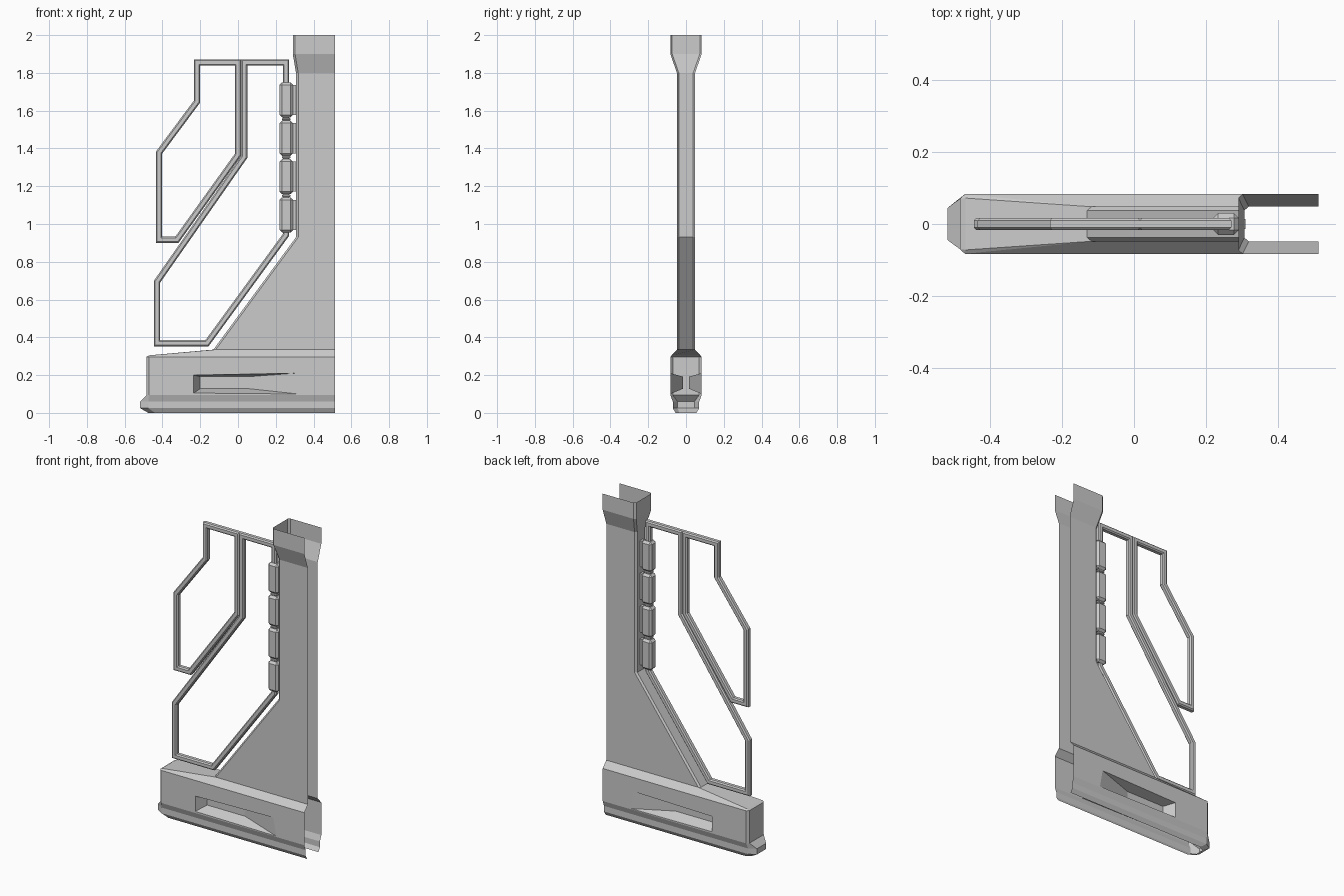
import bpy, bmesh
from mathutils import Vector

cube = bpy.data.objects.get("Cube")
if cube:
    bpy.data.objects.remove(cube, do_unlink=True)

grey = bpy.data.materials.new("plain_grey")
grey.use_nodes = True
tone = (0.6, 0.6, 0.6, 1)
grey.diffuse_color = tone
grey.node_tree.nodes["Principled BSDF"].inputs["Base Color"].default_value = tone

END = 0.513  # open side of the shell


def finish(bm, name):
    bmesh.ops.remove_doubles(bm, verts=bm.verts[:], dist=0.0005)
    bmesh.ops.recalc_face_normals(bm, faces=bm.faces[:])
    mesh = bpy.data.meshes.new(name)
    bm.to_mesh(mesh)
    bm.free()
    mesh.materials.append(grey)
    obj = bpy.data.objects.new(name, mesh)
    bpy.context.collection.objects.link(obj)
    return obj


def face(bm, points):
    return bm.faces.new([bm.verts.new(p) for p in points])


def u_ring(z, x_side, x_tip, w, w_tip):
    """U-shaped outline, open towards +x."""
    half = [(END, w), (x_side, w), (x_tip, w_tip)]
    return [(x, -y, z) for x, y in half] + [(x, y, z) for x, y in reversed(half)]


def loft(bm, rings, skip=()):
    for a, b in zip(rings, rings[1:]):
        for i in range(len(a) - 1):
            if i not in skip:
                face(bm, (a[i], a[i + 1], b[i + 1], b[i]))


# Upright post: slanted foot, straight shaft, flared top
bm = bmesh.new()
post = [(0.335, -0.13, 0.048), (0.93, 0.307, 0.048), (1.8, 0.307, 0.048),
        (1.9, 0.29, 0.083), (2.0, 0.29, 0.083)]
loft(bm, [u_ring(z, x + 0.012, x, w, w - 0.01) for z, x, w in post])
finish(bm, "post_shell")

# Lower trim of the base
bm = bmesh.new()
BODY = (-0.47, -0.484, 0.083, 0.07)
loft(bm, [u_ring(0, -0.44, -0.475, 0.055, 0.035),
          u_ring(0.025, -0.475, -0.518, 0.07, 0.045),
          u_ring(0.06, -0.475, -0.518, 0.07, 0.045),
          u_ring(0.095, *BODY)])
finish(bm, "base_trim")

# Base body: end walls, recessed side walls and sloped top
bm = bmesh.new()
LOW, HIGH = 0.095, 0.297
loft(bm, [u_ring(LOW, *BODY), u_ring(HIGH, *BODY)], skip=(0, 4))
wall = [(-0.47, LOW), (END, LOW), (END, HIGH), (-0.47, HIGH)]
mouth = [(-0.235, 0.105), (0.32, 0.10), (0.30, 0.21), (-0.235, 0.20)]
floor = [(-0.20, 0.128), (0.06, 0.128), (0.06, 0.192), (-0.20, 0.192)]
for s in (-1, 1):
    loops = [[(x, s * y, z) for x, z in loop + loop[:1]]
             for loop, y in ((wall, 0.083), (mouth, 0.083), (floor, 0.016))]
    loft(bm, loops)
    face(bm, loops[2][:4])
    # chamfer along the top edge
    side = (-0.47, s * 0.083, HIGH)
    tip = (-0.484, s * 0.07, HIGH)
    crest = (-0.468, s * 0.072, 0.305)
    foot = (-0.118, s * 0.048, 0.335)
    face(bm, ((END, s * 0.083, HIGH), side, foot, (END, s * 0.048, 0.335)))
    face(bm, (side, crest, foot))
    face(bm, (side, tip, crest))
mirror = lambda p: (p[0], -p[1], p[2])
face(bm, (crest, mirror(crest), mirror(foot), (-0.13, -0.038, 0.335),
          (-0.13, 0.038, 0.335), foot))
face(bm, (tip, mirror(tip), mirror(crest), crest))
finish(bm, "base_body")


def rod_frame(name, path, r=0.0165, depth=0.017, c=0.007):
    """Closed mitred frame with a chamfered square section."""
    section = [(-r, -depth + c), (-r + c, -depth), (r - c, -depth), (r, -depth + c),
               (r, depth - c), (r - c, depth), (-r + c, depth), (-r, depth - c)]
    pts = [Vector(p) for p in path]
    n = len(pts)
    bm = bmesh.new()
    rings = []
    for i, p in enumerate(pts):
        d1 = (p - pts[i - 1]).normalized()
        d2 = (pts[(i + 1) % n] - p).normalized()
        n1, n2 = Vector((-d1.y, d1.x)), Vector((-d2.y, d2.x))
        m = (n1 + n2) / (1 + n1.dot(n2))
        rings.append([bm.verts.new((p.x + m.x * u, v, p.y + m.y * u)) for u, v in section])
    for i in range(n):
        a, b = rings[i], rings[(i + 1) % n]
        for j in range(8):
            k = (j + 1) % 8
            bm.faces.new((a[j], a[k], b[k], b[j]))
    finish(bm, name)


# Open wing frames
rod_frame("upper_frame", [(-0.217, 1.855), (0.0, 1.855), (0.0, 1.367), (-0.323, 0.917),
                          (-0.418, 0.917), (-0.418, 1.378), (-0.217, 1.648)])
rod_frame("lower_frame", [(0.033, 1.855), (0.254, 1.855), (0.254, 0.942), (-0.164, 0.369),
                          (-0.429, 0.369), (-0.429, 0.694), (0.033, 1.355)])


def box(name, x0, x1, w, z0, z1, bevel):
    bm = bmesh.new()
    bmesh.ops.create_cube(bm, size=1)
    for v in bm.verts:
        v.co = ((x0 + x1) / 2 + v.co.x * (x1 - x0), v.co.y * 2 * w,
                (z0 + z1) / 2 + v.co.z * (z1 - z0))
    if bevel:
        bmesh.ops.bevel(bm, geom=bm.edges[:], offset=bevel, segments=1, affect='EDGES')
    finish(bm, name)


# Hinge blocks with tabs into the post
for i in range(4):
    z = 1.657 - i * 0.203
    box(f"hinge_block_{i + 1}", 0.22, 0.291, 0.03, z - 0.093, z + 0.093, 0.013)
    box(f"hinge_tab_{i + 1}", 0.28, 0.31, 0.014, z - 0.08, z + 0.08, 0)
    if i < 3:
        box(f"hinge_collar_{i + 1}", 0.234, 0.277, 0.021, z - 0.108, z - 0.095, 0.003)
